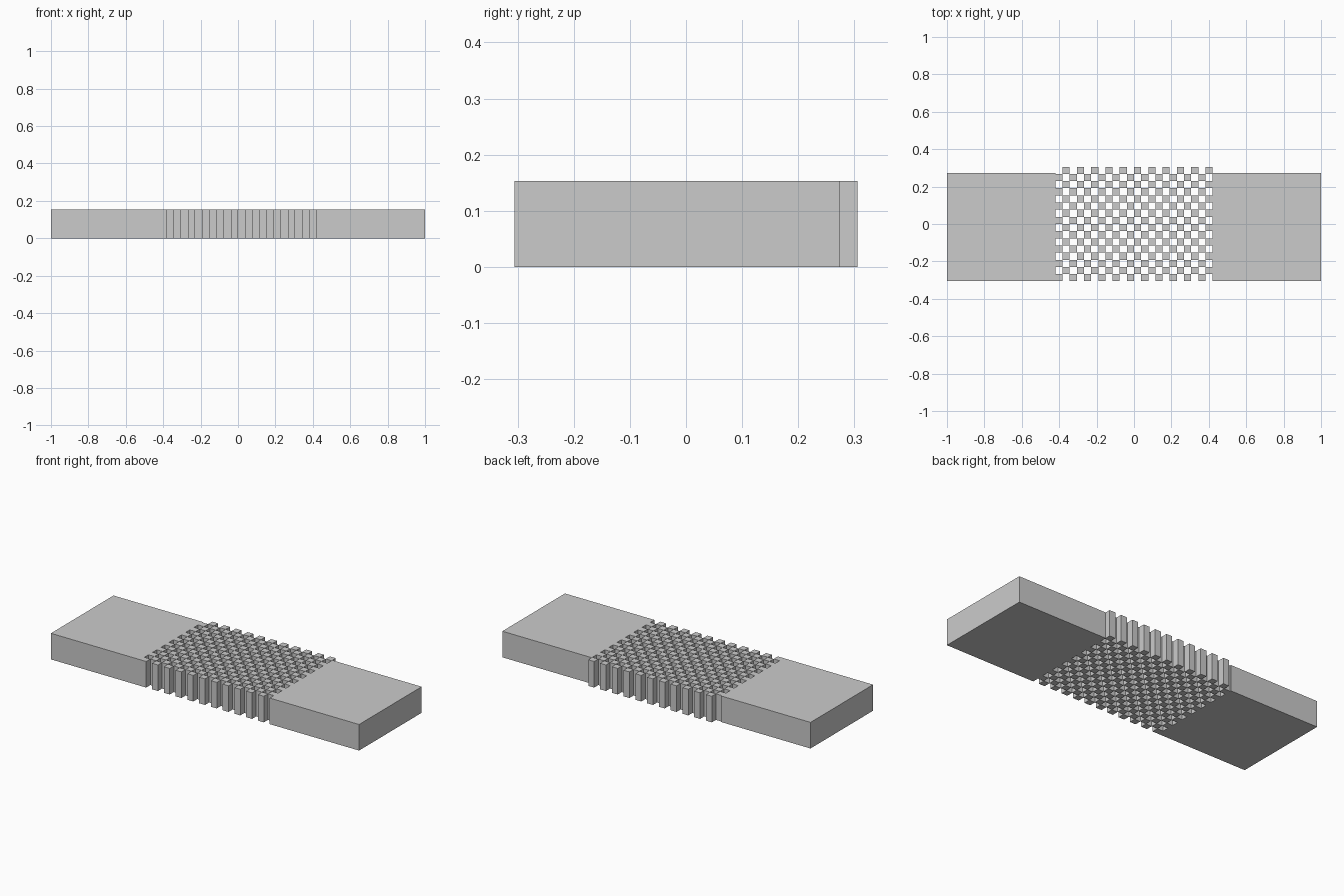
import bpy, bmesh
from mathutils import Matrix, Vector

if "Cube" in bpy.data.objects:
    bpy.data.objects.remove(bpy.data.objects["Cube"])

COLS, ROWS = 22, 16
X0, Y0 = -0.42, -0.306        # lower-left corner of the checker field
PX, PY = 0.84 / COLS, 0.612 / ROWS
HEIGHT, BLOCK = 0.153, 0.58


def add_box(bm, x, y, sx, sy):
    """Box standing on z = 0 with its lower-left corner at x, y."""
    centre = Vector((x + sx / 2, y + sy / 2, HEIGHT / 2))
    mat = Matrix.Translation(centre) @ Matrix.Diagonal((sx, sy, HEIGHT, 1))
    bmesh.ops.create_cube(bm, size=1, matrix=mat)


def make_object(name, boxes):
    bm = bmesh.new()
    for box in boxes:
        add_box(bm, *box)
    mesh = bpy.data.meshes.new(name)
    bm.to_mesh(mesh)
    bm.free()
    obj = bpy.data.objects.new(name, mesh)
    bpy.context.collection.objects.link(obj)


# solid square end blocks
make_object("left_block", [(-1, Y0, BLOCK, BLOCK)])
make_object("right_block", [(1 - BLOCK, Y0, BLOCK, BLOCK)])

# checkerboard of square pillars touching at their corners
make_object("checker_pillars", [
    (X0 + i * PX, Y0 + j * PY, PX, PY)
    for i in range(COLS) for j in range(ROWS) if (i + j) % 2 == 0])
